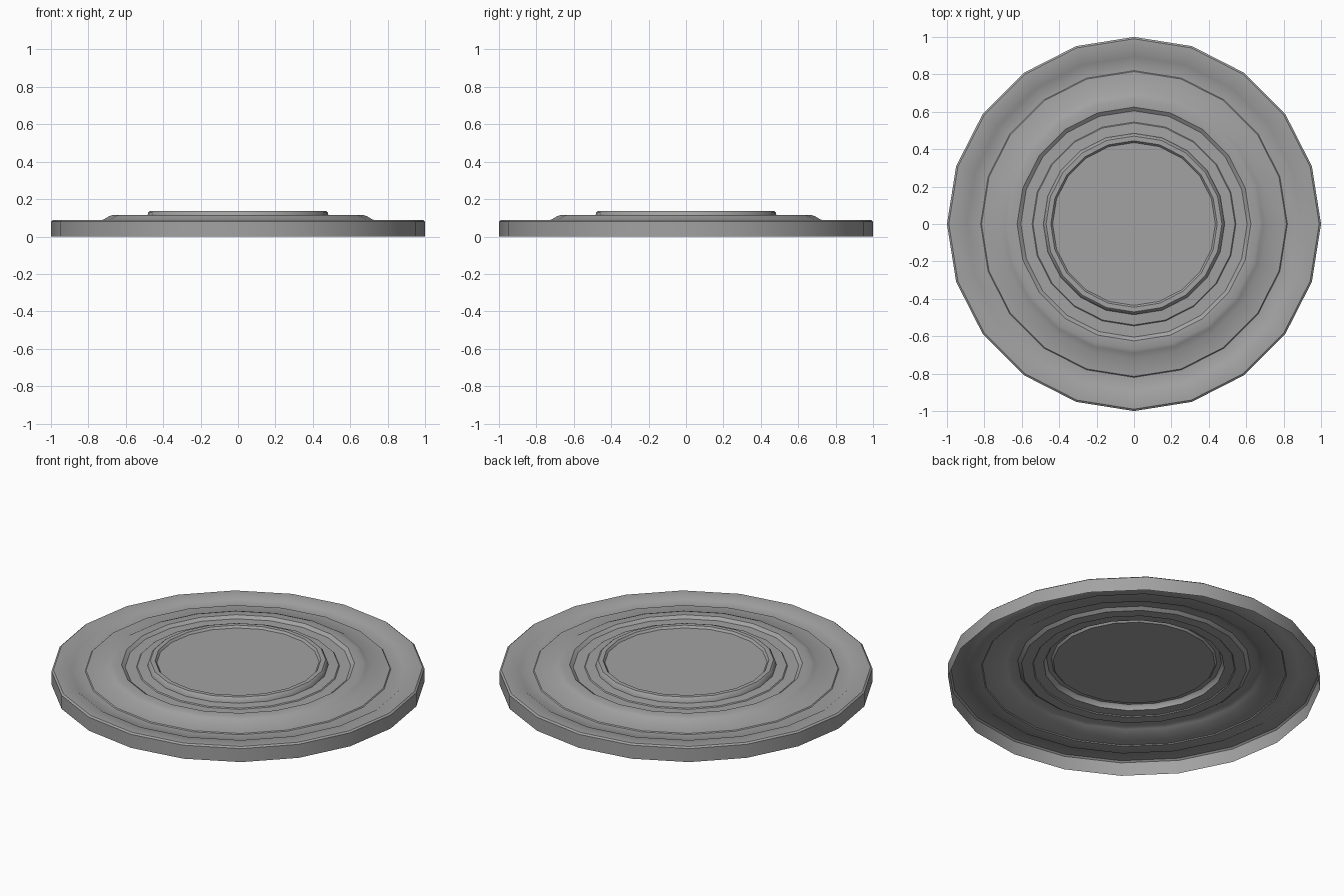
import bpy
import bmesh
import math
from mathutils import Vector

SIDES = 20

cube = bpy.data.objects.get("Cube")
if cube:
    bpy.data.objects.remove(cube, do_unlink=True)

grey = bpy.data.materials.new("mid_grey")
grey.use_nodes = True
grey.diffuse_color = (0.36, 0.36, 0.36, 1)
grey.node_tree.nodes["Principled BSDF"].inputs["Base Color"].default_value = grey.diffuse_color


def lathe(name, profile):
    """Spin a (radius, height) profile into an open thin shell."""
    bm = bmesh.new()
    verts = [bm.verts.new((r, 0, z)) for r, z in profile]
    edges = [bm.edges.new(pair) for pair in zip(verts, verts[1:])]
    bmesh.ops.spin(bm, geom=verts + edges, cent=(0, 0, 0), axis=(0, 0, 1),
                   angle=math.tau, steps=SIDES)
    bmesh.ops.remove_doubles(bm, verts=bm.verts, dist=0.0005)
    bmesh.ops.recalc_face_normals(bm, faces=bm.faces)
    # The skin faces upwards and outwards
    bm.normal_update()
    if sum(f.normal.z * f.calc_area() for f in bm.faces) < 0:
        bmesh.ops.reverse_faces(bm, faces=bm.faces)
    # Merge the middle fan into one flat cap
    hub = [v for v in bm.verts if Vector(v.co.xy).length < 0.001]
    bmesh.ops.dissolve_verts(bm, verts=hub)
    mesh = bpy.data.meshes.new(name)
    bm.to_mesh(mesh)
    bm.free()
    obj = bpy.data.objects.new(name, mesh)
    bpy.context.collection.objects.link(obj)
    mesh.materials.append(grey)
    bpy.ops.object.select_all(action='DESELECT')
    obj.select_set(True)
    bpy.context.view_layer.objects.active = obj
    bpy.ops.object.shade_smooth_by_angle(angle=math.radians(35))
    return obj


# Hollow stepped disc: skirt, rim, shallow ring, raised ridge, inner ring, centre
lathe("stepped_disc", [
    (1.0, 0), (1.0, 0.08), (0.99, 0.088),
    (0.91, 0.088), (0.895, 0.078),
    (0.82, 0.078), (0.815, 0.083), (0.72, 0.09),
    (0.69, 0.108), (0.67, 0.115),
    (0.625, 0.115), (0.605, 0.1),
    (0.545, 0.1), (0.54, 0.105), (0.485, 0.108),
    (0.48, 0.128), (0.47, 0.137),
    (0.445, 0.137), (0.435, 0.125), (0, 0.125),
])
